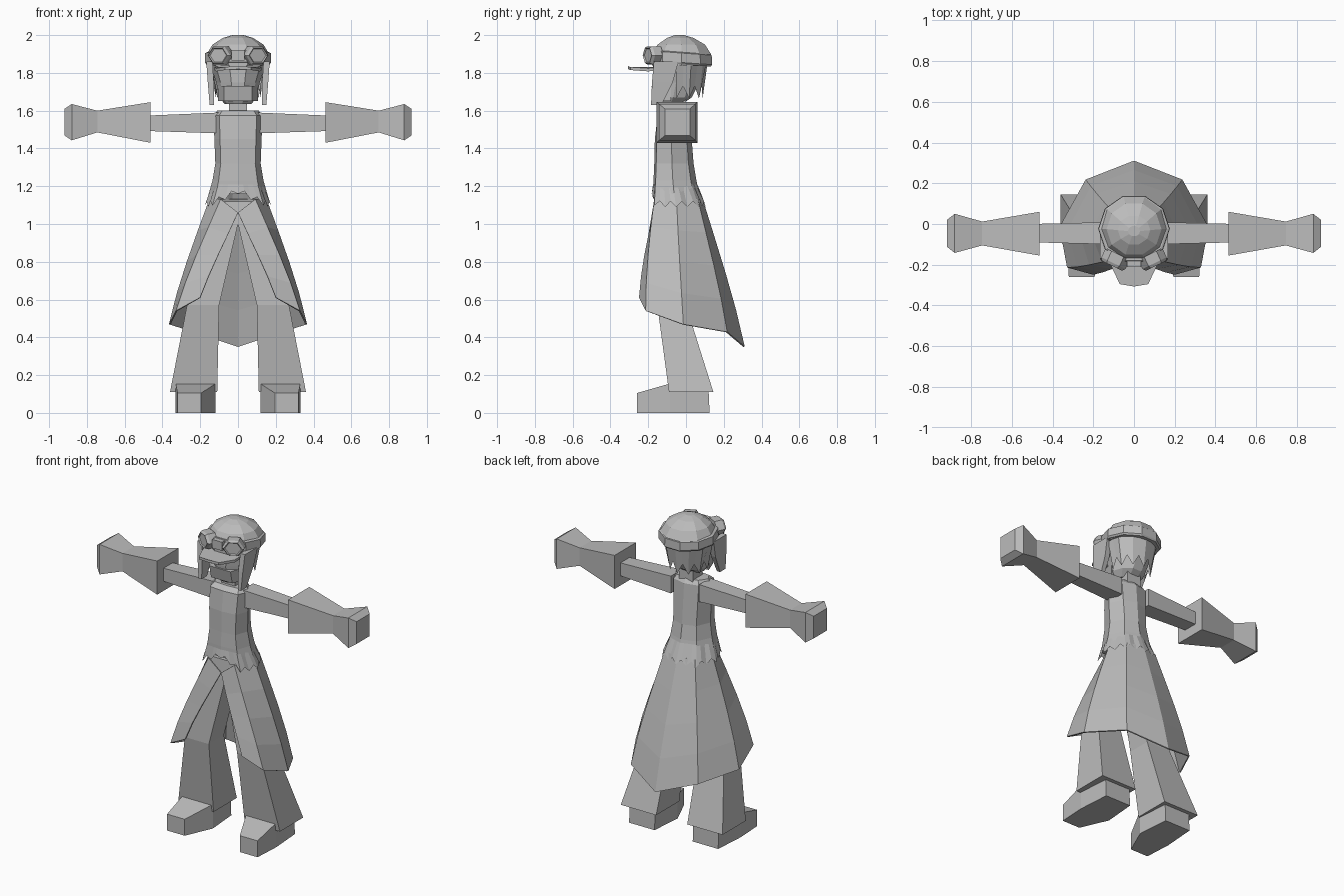
import bpy, bmesh, math

if "Cube" in bpy.data.objects:
    bpy.data.objects.remove(bpy.data.objects["Cube"])

grey = bpy.data.materials.new("plain grey")
grey.diffuse_color = (0.5, 0.5, 0.5, 1)
grey.use_nodes = True
grey.node_tree.nodes["Principled BSDF"].inputs["Base Color"].default_value = grey.diffuse_color


def loft(name, rings, closed=True, caps=True):
    """Skin a list of equal-length point rings."""
    bm = bmesh.new()
    rows = [[bm.verts.new(p) for p in r] for r in rings]
    n = len(rows[0])
    for a, b in zip(rows, rows[1:]):
        for i in range(n if closed else n - 1):
            j = (i + 1) % n
            bm.faces.new((a[i], a[j], b[j], b[i]))
    if closed and caps:
        bm.faces.new(rows[0])
        bm.faces.new(rows[-1])
    bmesh.ops.recalc_face_normals(bm, faces=bm.faces)
    me = bpy.data.meshes.new(name)
    bm.to_mesh(me)
    bm.free()
    me.materials.append(grey)
    ob = bpy.data.objects.new(name, me)
    bpy.context.collection.objects.link(ob)
    return ob


def mirror(half):
    """Right half outline (front centre to back centre) -> full outline."""
    return half + [(-p[0],) + tuple(p[1:]) for p in half[-2:0:-1]]


def body(hw, y0, y1, z):
    d = y1 - y0
    return mirror([(0, y0, z), (0.76 * hw, y0 + 0.05 * d, z), (hw, y0 + 0.45 * d, z),
                   (0.68 * hw, y0 + 0.87 * d, z), (0, y1, z)])


def oval(hw, y0, y1, z, n=10, tilt=0):
    ym, d = (y0 + y1) / 2, (y1 - y0) / 2
    angs = [2 * math.pi * (i + 0.5) / n for i in range(n)]
    k = 1 / math.cos(math.pi / n)
    return [(hw * math.sin(a), ym - k * d * math.cos(a), z + tilt * math.cos(a)) for a in angs]


def rect_z(x0, x1, y0, y1, z):
    return [(x0, y0, z), (x1, y0, z), (x1, y1, z), (x0, y1, z)]


def rect_x(x, y0, y1, z0, z1):
    return [(x, y0, z0), (x, y1, z0), (x, y1, z1), (x, y0, z1)]


def flip(rings, s):
    return [[(s * p[0], p[1], p[2]) for p in r] for r in rings]


def subdivide(ring, k):
    out = []
    for p, q in zip(ring, ring[1:] + ring[:1]):
        out += [tuple(a + (b - a) * i / k for a, b in zip(p, q)) for i in range(k)]
    return out


# paired limbs
for s, side in ((1, "left"), (-1, "right")):
    loft(side + "_shoe", flip([
        [(0.195, -0.26, 0), (0.32, -0.26, 0), (0.32, -0.26, 0.105), (0.195, -0.26, 0.105)],
        [(0.118, -0.085, 0), (0.33, -0.085, 0), (0.33, -0.085, 0.155), (0.118, -0.085, 0.155)],
        [(0.135, 0.125, 0), (0.315, 0.125, 0), (0.315, 0.12, 0.11), (0.135, 0.12, 0.11)]], s))
    loft(side + "_trouser_leg", flip([
        rect_z(0.11, 0.36, -0.09, 0.145, 0.11),
        rect_z(0.10, 0.27, -0.152, 0.0, 0.57),
        rect_z(0.0, 0.12, -0.13, 0.02, 1.0),
        rect_z(0.0, 0.11, -0.12, 0.03, 1.12)], s))
    loft(side + "_arm", flip([
        rect_x(0.10, -0.1, 0.01, 1.48, 1.59),
        rect_x(0.50, -0.09, 0.0, 1.493, 1.573)], s))
    loft(side + "_sleeve", flip([
        rect_x(0.463, -0.155, 0.06, 1.43, 1.645),
        rect_x(0.745, -0.105, 0.012, 1.485, 1.60)], s))
    loft(side + "_hand", flip([
        rect_x(0.745, -0.105, 0.012, 1.485, 1.60),
        rect_x(0.88, -0.142, 0.05, 1.443, 1.635),
        rect_x(0.918, -0.112, 0.02, 1.468, 1.61)], s))
    # hanging lock beside the face
    loft(side + "_side_lock", flip([
        rect_z(0.135, 0.168, -0.17, -0.04, 1.86),
        rect_z(0.128, 0.16, -0.18, -0.07, 1.75),
        rect_z(0.128, 0.15, -0.185, -0.13, 1.63)], s))
    # hexagonal goggle lens, turned outwards, with a recessed glass
    c, sn = math.cos(0.45), math.sin(0.45)

    def lens(r, depth):
        pts = []
        for i in range(6):
            a = math.pi * i / 3
            u, v = r * 1.2 * math.cos(a), r * math.sin(a)
            pts.append((0.088 + u * c + depth * sn, -0.165 + u * sn - depth * c, 1.893 + v))
        return pts
    loft(side + "_goggle", flip([lens(0.055, -0.02), lens(0.055, 0.03), lens(0.046, 0.045),
                                 lens(0.040, 0.038)], s))

# coat torso
loft("jacket_body", [body(0.155, -0.172, 0.07, 1.16), body(0.135, -0.172, 0.055, 1.23),
                     body(0.12, -0.168, 0.04, 1.32), body(0.125, -0.165, 0.03, 1.45),
                     body(0.13, -0.15, 0.02, 1.575), body(0.11, -0.12, 0.0, 1.6)])

# ragged jacket hem, rising at the front
hem = []
for i, (x, y, z) in enumerate(subdivide(body(0.178, -0.182, 0.105, 1.09), 4)):
    rise = 0.07 * max(0, 1 - abs(x) / 0.15) if y < -0.1 else 0
    hem.append((x, y, z + rise + (0.03 if i % 2 else 0)))
loft("ragged_jacket_hem", [subdivide(body(0.138, -0.174, 0.06, 1.21), 4), hem], caps=False)

# coat skirt, open at the front
top = [(0.0, -0.168, 1.06), (0.09, -0.165, 1.13), (0.148, -0.05, 1.13),
       (0.105, 0.06, 1.13), (0, 0.085, 1.13)]
low = [(0.2, -0.245, 0.61), (0.325, -0.212, 0.54), (0.362, -0.015, 0.468),
       (0.235, 0.215, 0.428), (0, 0.307, 0.35)]
rows = []
for r in range(5):
    t = r / 4
    k = 1 + 0.2 * t * (1 - t)
    half = [(k * (a[0] + (b[0] - a[0]) * t), k * (a[1] + (b[1] - a[1]) * t),
             a[2] + (b[2] - a[2]) * t) for a, b in zip(top, low)]
    rows.append(half + [(-x, y, z) for x, y, z in half[-2::-1]])
skirt = loft("coat_skirt", rows, closed=False)
mod = skirt.modifiers.new("cloth", "SOLIDIFY")
mod.thickness, mod.offset = 0.008, 0

# neck and head
loft("neck", [rect_z(-0.048, 0.048, -0.1, 0.0, z) for z in (1.58, 1.68)])
loft("head", [oval(0.07, -0.145, -0.02, 1.635), oval(0.1, -0.165, 0.03, 1.67),
              oval(0.115, -0.175, 0.07, 1.75), oval(0.145, -0.175, 0.1, 1.84),
              oval(0.15, -0.17, 0.11, 1.88)])

# face mask over the lower face
loft("face_mask", [[(x, y, z) for x, y in ((-0.105, -0.08), (-0.075, -0.165 - d),
                                           (0.075, -0.165 - d), (0.105, -0.08))]
                   for z, d in ((1.65, 0.0), (1.73, 0.018))])

# ragged hair around the back of the head
hair = [[], []]
for i in range(13):
    a = math.radians(-100 + 200 * i / 12)
    hair[0].append((0.155 * math.sin(a), -0.03 + 0.145 * math.cos(a), 1.86))
    hair[1].append((0.118 * math.sin(a), -0.03 + 0.118 * math.cos(a), 1.73 if i % 2 else 1.665))
loft("ragged_back_hair", hair, closed=False)

# cap dome, strap and brim
loft("cap_dome", [oval(0.16, -0.18, 0.13, 1.84), oval(0.165, -0.18, 0.132, 1.90),
                  oval(0.135, -0.15, 0.1, 1.95), oval(0.08, -0.1, 0.04, 1.985),
                  oval(0.03, -0.06, -0.01, 2.0)])
loft("goggle_strap", [oval(0.168, -0.185, 0.132, 1.845, tilt=0.012),
                      oval(0.176, -0.185, 0.138, 1.855, tilt=0.012),
                      oval(0.174, -0.185, 0.136, 1.905, tilt=0.012),
                      oval(0.162, -0.18, 0.13, 1.91, tilt=0.012)])
loft("goggle_bridge", [rect_z(-0.035, 0.035, -0.212, -0.16, z) for z in (1.865, 1.92)])
brim = [(0, -0.307, 1.82), (0.07, -0.295, 1.815), (0.115, -0.2, 1.808),
        (0.125, -0.13, 1.815), (0, -0.12, 1.835)]
loft("cap_brim", [mirror(brim), [(x, y, z + 0.016) for x, y, z in mirror(brim)]])
